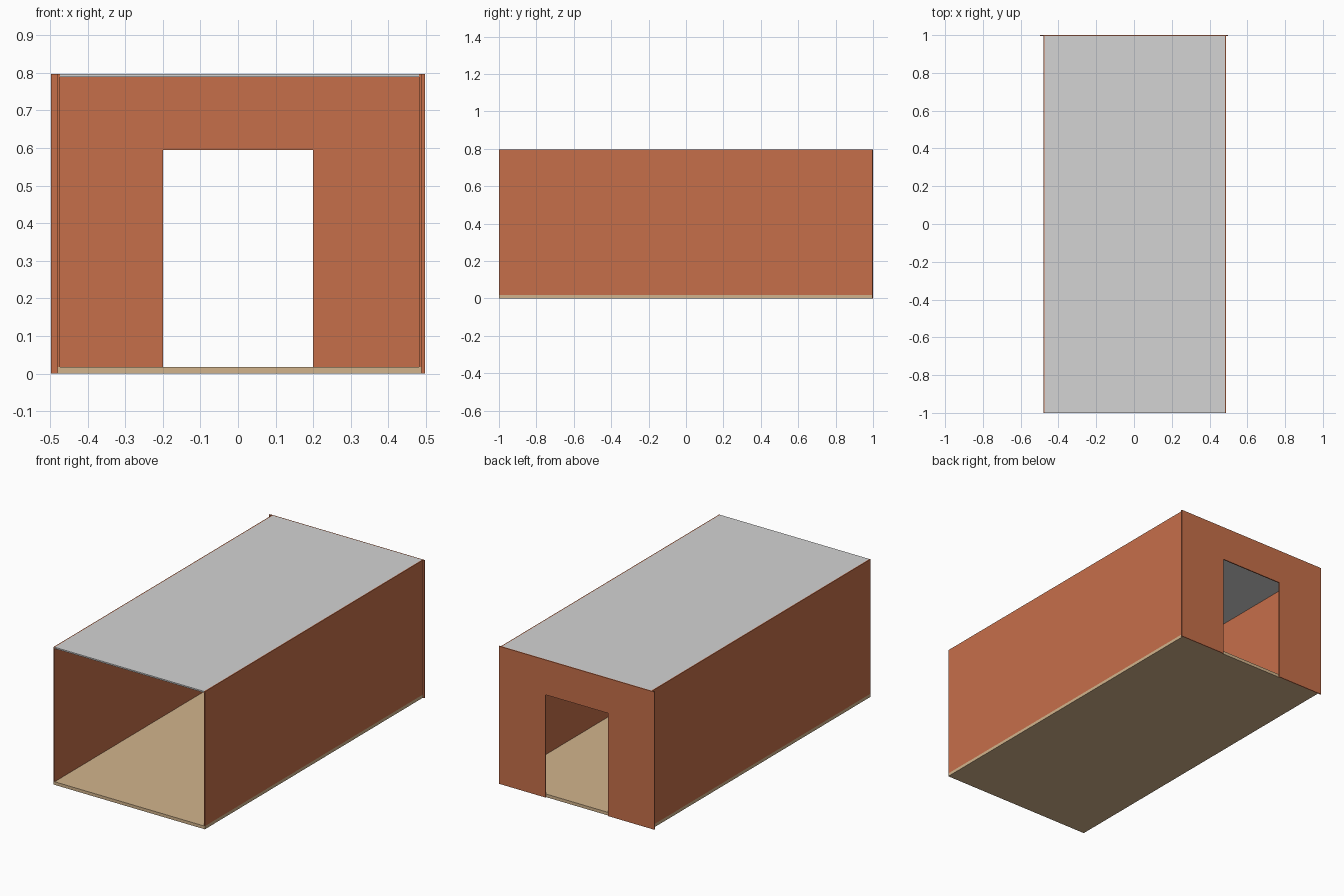
import bpy, bmesh

if "Cube" in bpy.data.objects:
    bpy.data.objects.remove(bpy.data.objects["Cube"])


def material(name, rgb):
    def lin(c):
        c /= 255
        return c / 12.92 if c <= 0.04045 else ((c + 0.055) / 1.055) ** 2.4
    m = bpy.data.materials.new(name)
    m.diffuse_color = (*[lin(c) for c in rgb], 1)
    m.use_nodes = True
    m.node_tree.nodes["Principled BSDF"].inputs["Base Color"].default_value = m.diffuse_color
    return m


BRICK = material("brick orange", (198, 111, 74))
TAN = material("tan floor", (210, 180, 140))
GREY = material("light grey", (211, 211, 211))


def finish(name, bm, mat):
    bmesh.ops.recalc_face_normals(bm, faces=bm.faces)
    me = bpy.data.meshes.new(name)
    bm.to_mesh(me)
    bm.free()
    me.materials.append(mat)
    ob = bpy.data.objects.new(name, me)
    bpy.context.collection.objects.link(ob)
    return ob


def slab(name, xs, ys, zs, mat):
    bm = bmesh.new()
    bmesh.ops.create_cube(bm, size=1)
    for v in bm.verts:
        for i, (a, b) in enumerate((xs, ys, zs)):
            v.co[i] = b if v.co[i] > 0 else a
    return finish(name, bm, mat)


TOP, BACK = 0.797, 0.994
LEFT, RIGHT = -0.48, 0.488   # outer faces of the side walls
T = 0.006                    # wall thickness

# floor and roof slabs
slab("floor", (LEFT, RIGHT), (-1, BACK), (0, 0.018), TAN)
slab("roof", (LEFT + T, RIGHT - T), (-1, BACK), (TOP - 0.008, TOP), GREY)

# side walls standing on the floor
slab("left_wall", (LEFT, LEFT + T), (-1, BACK), (0.018, TOP), BRICK)
slab("right_wall", (RIGHT - T, RIGHT), (-1, BACK), (0.018, TOP), BRICK)

# back wall: door-frame outline extruded to its thickness
outline = [(-0.497, 0), (-0.2, 0), (-0.2, 0.595), (0.2, 0.595),
           (0.2, 0), (0.497, 0), (0.497, TOP), (-0.497, TOP)]
bm = bmesh.new()
face = bm.faces.new([bm.verts.new((x, BACK, z)) for x, z in outline])
ext = bmesh.ops.extrude_face_region(bm, geom=[face])["geom"]
bmesh.ops.translate(bm, vec=(0, 1 - BACK, 0),
                    verts=[g for g in ext if isinstance(g, bmesh.types.BMVert)])
finish("back_wall_with_doorway", bm, BRICK)
